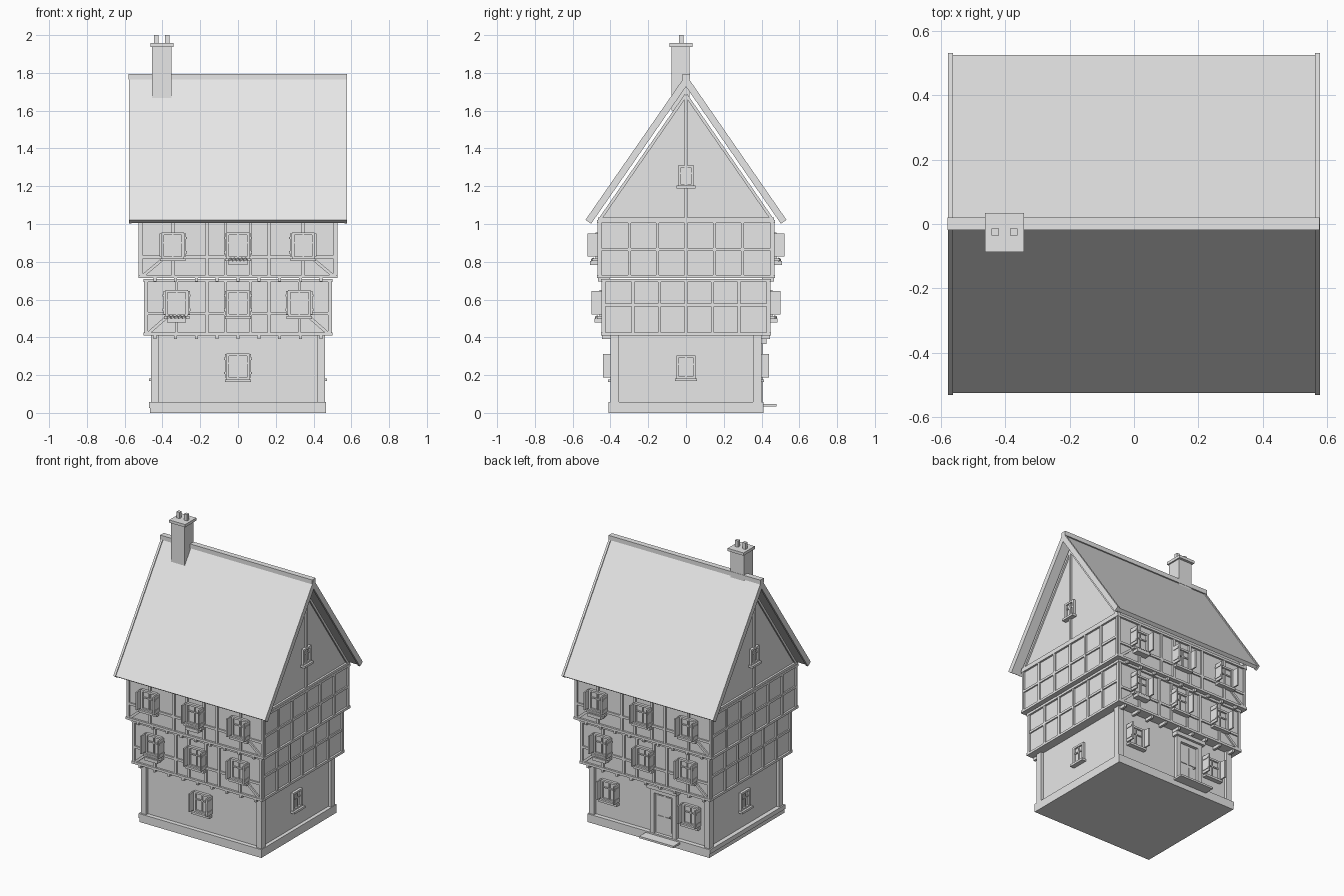
import bpy, bmesh
from math import pi, atan2, hypot
from mathutils import Matrix, Vector

if "Cube" in bpy.data.objects:
    bpy.data.objects.remove(bpy.data.objects["Cube"])

GREY = (0.8, 0.8, 0.8, 1)
mat = bpy.data.materials.new("light grey")
mat.use_nodes = True
mat.diffuse_color = GREY
mat.node_tree.nodes["Principled BSDF"].inputs["Base Color"].default_value = GREY


def finish(name, bm):
    bmesh.ops.recalc_face_normals(bm, faces=bm.faces)
    me = bpy.data.meshes.new(name)
    bm.to_mesh(me)
    bm.free()
    me.materials.append(mat)
    ob = bpy.data.objects.new(name, me)
    bpy.context.collection.objects.link(ob)
    return ob


def box(bm, x, y, z, M=Matrix()):
    """Box from (low, high) ranges, moved by M."""
    c = [(a + b) / 2 for a, b in (x, y, z)]
    s = [abs(b - a) for a, b in (x, y, z)]
    bmesh.ops.create_cube(bm, size=1, matrix=M @ Matrix.Translation(c) @ Matrix.Diagonal((*s, 1)))


def solid(name, *ranges):
    bm = bmesh.new()
    box(bm, *ranges)
    return finish(name, bm)


def prism(name, profile, x0, x1):
    """Extrude a (y, z) profile along x."""
    bm = bmesh.new()
    face = bm.faces.new([bm.verts.new((x0, y, z)) for y, z in profile])
    ext = bmesh.ops.extrude_face_region(bm, geom=[face])
    moved = [v for v in ext["geom"] if isinstance(v, bmesh.types.BMVert)]
    bmesh.ops.translate(bm, verts=moved, vec=(x1 - x0, 0, 0))
    return finish(name, bm)


class Wall:
    """Places boxes on one wall: u along it, n out of it, z up."""
    def __init__(self, side, dist):
        turn = {"front": 0, "left": 1, "back": 2, "right": 3}[side]
        self.side = side
        self.M = Matrix.Rotation(turn * pi / 2, 4, 'Z') @ Matrix.Translation((0, -dist, 0))

    def box(self, bm, u, n, z):
        box(bm, u, (-n[1], -n[0]), z, self.M)

    def bar(self, bm, a, b, width, depth):
        """Timber between two (u, z) points."""
        du, dz = b[0] - a[0], b[1] - a[1]
        M = self.M @ Matrix.Translation((a[0], 0, a[1])) @ Matrix.Rotation(-atan2(dz, du), 4, 'Y')
        box(bm, (0, hypot(du, dz)), (-depth, 0.005), (-width / 2, width / 2), M)


def window(wall, name, u, z, w=0.12, h=0.14, shutters=True, flowers=False):
    """Window centred on u with its bottom at z."""
    bm = bmesh.new()
    r, top, f = w / 2, z + h, 0.013
    wall.box(bm, (u - r, u + r), (0, 0.006), (z, top))
    for s in (-1, 1):
        wall.box(bm, (u + s * r, u + s * (r - f)), (0, 0.018), (z, top))
    for a in (z, top - f):
        wall.box(bm, (u - r, u + r), (0, 0.018), (a, a + f))
    wall.box(bm, (u - 0.004, u + 0.004), (0, 0.013), (z, top))
    mid = z + h * 0.62
    wall.box(bm, (u - r, u + r), (0, 0.013), (mid - 0.004, mid + 0.004))
    wall.box(bm, (u - r - 0.008, u + r + 0.008), (0, 0.032), (z - 0.012, z + 0.003))
    finish(name, bm)
    if shutters:
        bm = bmesh.new()
        for s in (-1, 1):
            wall.box(bm, (u + s * r, u + s * (r + 0.01)), (0, 0.06), (z + 0.012, top - 0.004))
            for a in (z + 0.03, top - 0.035):
                wall.box(bm, (u + s * (r + 0.01), u + s * (r + 0.014)), (0.004, 0.055), (a, a + 0.012))
        finish(name + "_shutters", bm)
    if flowers:
        bm = bmesh.new()
        wall.box(bm, (u - 0.05, u + 0.05), (0, 0.045), (z - 0.032, z - 0.01))
        for i in range(5):
            p = wall.M @ Matrix.Translation((u - 0.04 + i * 0.02, -0.03, z - 0.006))
            bmesh.ops.create_icosphere(bm, subdivisions=1, radius=0.013, matrix=p)
        finish(name + "_flower_box", bm)


# Plinth and ground floor
solid("plinth_lower", (-0.465, 0.465), (-0.41, 0.41), (0, 0.027))
solid("plinth_upper", (-0.47, 0.465), (-0.41, 0.41), (0.027, 0.057))
solid("ground_wall", (-0.44, 0.44), (-0.38, 0.38), (0.05, 0.42))
bm = bmesh.new()
for sx in (-1, 1):
    for sy in (-1, 1):
        box(bm, (sx * 0.42, sx * 0.46), (sy * 0.355, sy * 0.4), (0.055, 0.41))
finish("corner_posts", bm)

# Timber-framed upper floors: half sizes, heights, rails, post positions
FLOORS = [
    ("middle", 0.487, 0.436, 0.41, 0.71, 0.525, 0.57, (0.065, 0.165, 0.325), 0.14),
    ("upper", 0.515, 0.458, 0.715, 1.02, 0.825, 0.865, (0.065, 0.165, 0.345), 0.15),
]
T, D = 0.016, 0.011
for name, hx, hy, z0, z1, rail, side_rail, posts, step in FLOORS:
    solid(name + "_wall", (-hx, hx), (-hy, hy), (z0, z1))
    for side in ("front", "back", "left", "right"):
        long = side in ("front", "back")
        half, dist = (hx, hy) if long else (hy, hx)
        wall = Wall(side, dist)
        bm = bmesh.new()
        for z in (z0, z1 - T):
            wall.box(bm, (-half - D, half + D), (-0.005, D + 0.002), (z, z + T))
        mid = rail if long else side_rail
        wall.box(bm, (-half, half), (-0.005, D - 0.002), (mid - T / 2, mid + T / 2))
        inner = [s * p for p in posts for s in (-1, 1)] if long else [i * step for i in range(-2, 3)]
        for u in inner + [-half + 0.003, half - 0.003]:
            wall.box(bm, (u - T / 2, u + T / 2), (-0.005, D), (z0, z1))
        if long:
            for s in (-1, 1):
                wall.bar(bm, (s * (half - 0.01), z0 + 0.01), (s * (half - 0.13), rail), T, D - 0.001)
            # joist ends under the overhang
            for i in range(-4, 5):
                u = i * 0.11
                wall.box(bm, (u - 0.008, u + 0.008), (-0.055, 0.008), (z0 - 0.02, z0 + 0.002))
        finish(name + "_timbers_" + side, bm)

# Windows of the upper floors
FLOWERS = {("front", "middle", 0), ("front", "upper", 1), ("back", "middle", 0), ("back", "upper", 0)}
for side in ("front", "back"):
    for name, hx, hy, z0, z1, rail, side_rail, posts, step in FLOORS:
        wall = Wall(side, hy + 0.004)
        for i, u in enumerate((-posts[2], 0, posts[2])):
            window(wall, f"{name}_window_{side}_{i}", u, z0 + 0.1, flowers=(side, name, i) in FLOWERS)

# Windows of the ground floor
window(Wall("front", 0.38), "ground_window_front", 0, 0.175)
for s in (-1, 1):
    window(Wall("back", 0.38), f"ground_window_back_{s}", s * 0.31, 0.175)
for side in ("left", "right"):
    window(Wall(side, 0.44), "ground_window_" + side, 0, 0.18, w=0.1, h=0.125, shutters=False)

# Door with frame, canopy and step
back, du = Wall("back", 0.38), 0.11
bm = bmesh.new()
back.box(bm, (du - 0.07, du + 0.07), (0, 0.008), (0.055, 0.34))
for s in (-1, 1):
    back.box(bm, (du + s * 0.008, du + s * 0.055), (0, 0.013), (0.08, 0.18))
    back.box(bm, (du + s * 0.008, du + s * 0.055), (0, 0.013), (0.2, 0.32))
back.box(bm, (du + 0.045, du + 0.053), (0, 0.025), (0.185, 0.195))
finish("door", bm)
bm = bmesh.new()
for s in (-1, 1):
    back.box(bm, (du + s * 0.068, du + s * 0.1), (0, 0.028), (0.055, 0.36))
back.box(bm, (du - 0.1, du + 0.1), (0, 0.028), (0.335, 0.365))
back.box(bm, (du - 0.115, du + 0.115), (0, 0.045), (0.365, 0.39))
finish("door_frame", bm)
bm = bmesh.new()
back.box(bm, (du - 0.13, du + 0.13), (0, 0.1), (0.034, 0.047))
finish("door_step", bm)

# Attic and its gable timbers
prism("attic", [(-0.45, 1.02), (0.45, 1.02), (0, 1.68)], -0.512, 0.512)
for side in ("left", "right"):
    wall = Wall(side, 0.512)
    bm = bmesh.new()
    wall.box(bm, (-0.465, 0.465), (-0.01, 0.014), (1.015, 1.035))
    wall.box(bm, (-T / 2, T / 2), (-0.005, D), (1.03, 1.67))
    for s in (-1, 1):
        wall.bar(bm, (s * 0.452, 1.03), (0, 1.683), T, D)
    finish("gable_timbers_" + side, bm)
    window(wall, "gable_window_" + side, 0, 1.2, w=0.084, h=0.11, shutters=False)


def roof_profile(top, reach, low, thick):
    """Closed (y, z) outline of a bent roof of given thickness."""
    n = Vector((top - low, reach)).normalized()
    y, z = reach - n.x * thick, low - n.y * thick
    return [(-reach, low), (0, top), (reach, low), (y, z), (0, top - thick / n.y), (-y, z)]


# Roof, bargeboards and ridge
prism("roof", roof_profile(1.78, 0.526, 1.02, 0.024), -0.57, 0.57)
for s in (-1, 1):
    prism(f"bargeboard_{s}", roof_profile(1.79, 0.532, 1.022, 0.036), s * 0.563, s * 0.578)
solid("ridge_beam", (-0.58, 0.577), (-0.018, 0.02), (1.765, 1.795))

# Chimney
bm = bmesh.new()
box(bm, (-0.455, -0.352), (-0.078, 0.018), (1.6, 1.94))
finish("chimney", bm)
bm = bmesh.new()
box(bm, (-0.463, -0.342), (-0.087, 0.035), (1.938, 1.957))
finish("chimney_cap", bm)
bm = bmesh.new()
for x in (-0.432, -0.374):
    box(bm, (x - 0.012, x + 0.012), (-0.036, -0.014), (1.95, 2.0))
finish("chimney_pots", bm)
